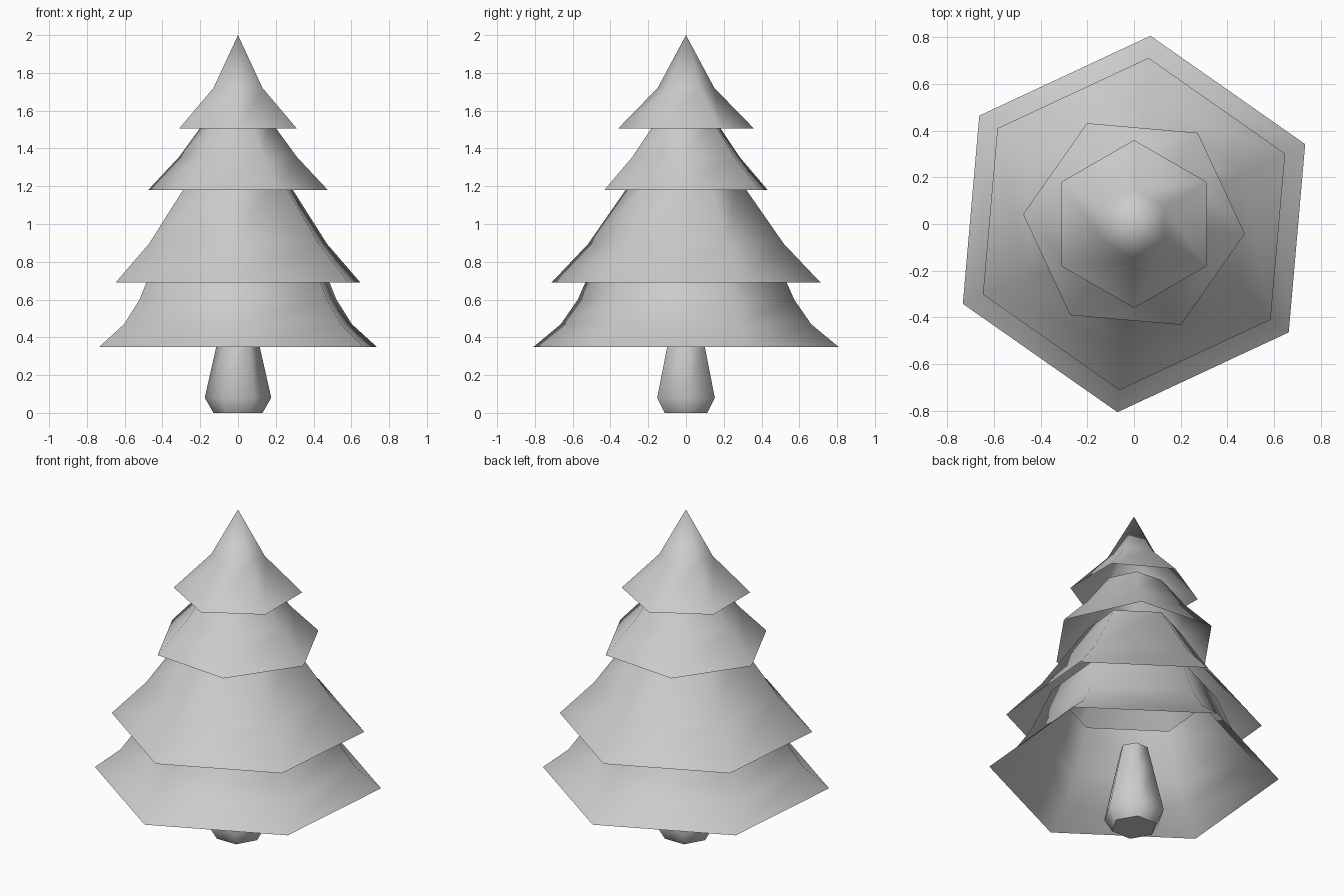
import bpy
import bmesh
from math import cos, sin, radians

cube = bpy.data.objects.get("Cube")
if cube:
    bpy.data.objects.remove(cube, do_unlink=True)

SIDES = 6

# Single plain colour
GREY = (0.6, 0.6, 0.6, 1.0)
grey = bpy.data.materials.new("light grey")
grey.use_nodes = True
grey.diffuse_color = GREY
grey.node_tree.nodes["Principled BSDF"].inputs["Base Color"].default_value = GREY


def lathe(name, profile, turn=0, floor=False):
    """Stack hexagonal rings of (radius, height); radius 0 closes to a point."""
    bm = bmesh.new()
    rings = []
    for r, z in profile:
        if r == 0:
            rings.append([bm.verts.new((0, 0, z))] * SIDES)
            continue
        angles = [radians(turn + 360 * i / SIDES) for i in range(SIDES)]
        rings.append([bm.verts.new((r * cos(a), r * sin(a), z)) for a in angles])
    for low, high in zip(rings, rings[1:]):
        for i in range(SIDES):
            j = (i + 1) % SIDES
            corners = [low[i], low[j], high[j], high[i]]
            bm.faces.new(list(dict.fromkeys(corners)))
    if floor:
        bm.faces.new(rings[0][::-1])
        bm.faces.new(rings[-1])
    mesh = bpy.data.meshes.new(name)
    bm.to_mesh(mesh)
    bm.free()
    mesh.materials.append(grey)
    obj = bpy.data.objects.new(name, mesh)
    bpy.context.collection.objects.link(obj)
    bpy.ops.object.select_all(action="DESELECT")
    obj.select_set(True)
    bpy.context.view_layer.objects.active = obj
    bpy.ops.object.shade_smooth_by_angle(angle=radians(62))
    return obj


# Tapered trunk with a chamfered foot
lathe("trunk", [(0.13, 0), (0.176, 0.08), (0.115, 0.35), (0.08, 0.5)], floor=True)

# Open flared branch skirts, each tucked under the next
lathe("bottom_branches", [(0.81, 0.35), (0.665, 0.47), (0.575, 0.6), (0.46, 0.86)], turn=25)
lathe("lower_branches", [(0.715, 0.69), (0.52, 0.895), (0.265, 1.26)], turn=25)
lathe("upper_branches", [(0.477, 1.18), (0.313, 1.355), (0.17, 1.55)], turn=-5)
lathe("top_branches", [(0.36, 1.505), (0.15, 1.72), (0, 2)], turn=30)
